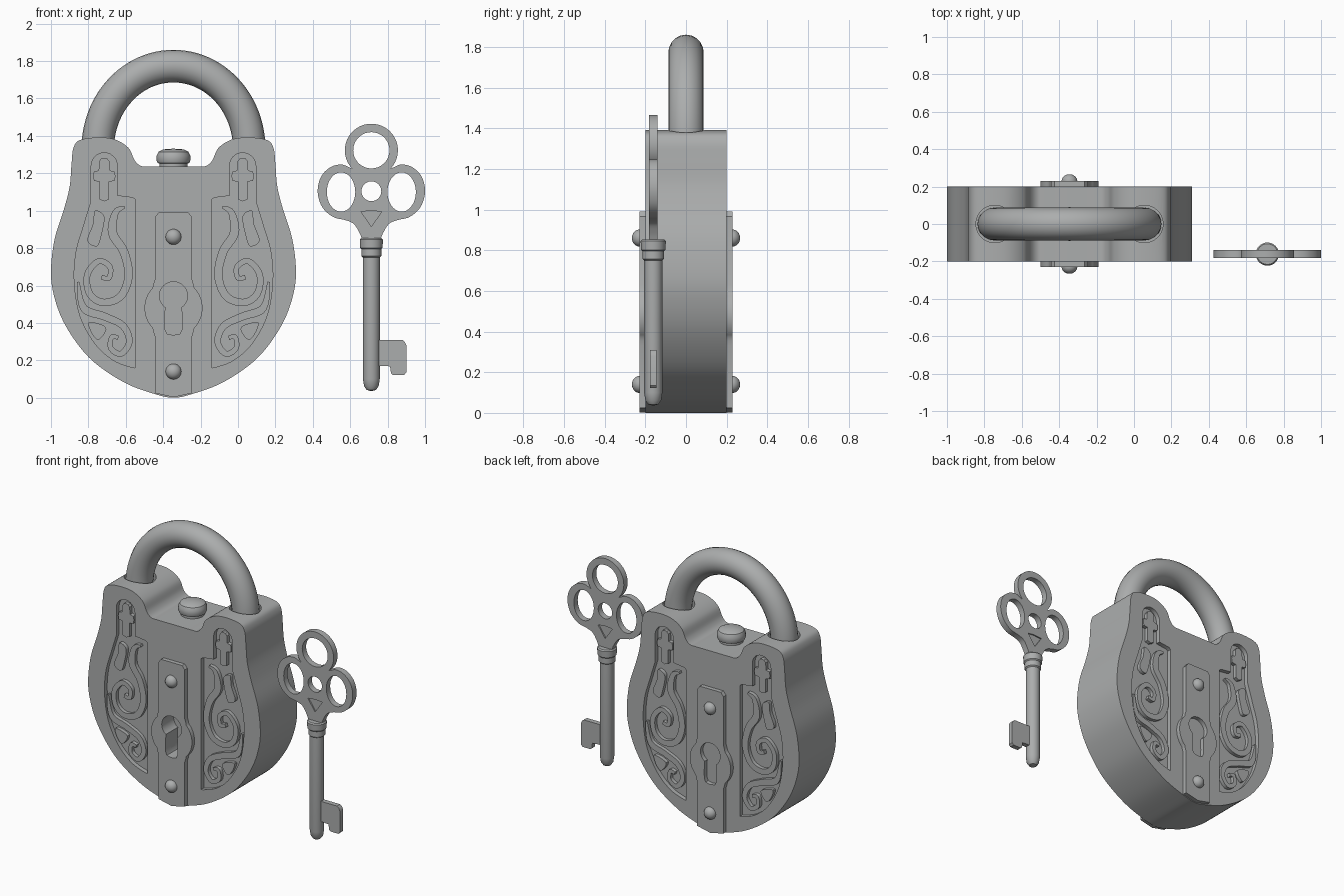
import bpy, bmesh, math
from mathutils import Vector, Matrix

if "Cube" in bpy.data.objects:
    bpy.data.objects.remove(bpy.data.objects["Cube"])

LOCK_X, KEY_X, KEY_Y = -0.345, 0.713, -0.161
metal = bpy.data.materials.new("grey metal")
metal.diffuse_color = (0.41, 0.42, 0.42, 1)
metal.use_nodes = True
metal.node_tree.nodes["Principled BSDF"].inputs["Base Color"].default_value = metal.diffuse_color


def finish(obj):
    obj.data.materials.clear()
    obj.data.materials.append(metal)
    bpy.ops.object.select_all(action='DESELECT')
    obj.select_set(True)
    bpy.context.view_layer.objects.active = obj
    bpy.ops.object.shade_smooth_by_angle(angle=math.radians(35))
    return obj


def new_mesh(name, bm):
    bmesh.ops.remove_doubles(bm, verts=bm.verts, dist=1e-5)
    bmesh.ops.recalc_face_normals(bm, faces=bm.faces)
    mesh = bpy.data.meshes.new(name)
    bm.to_mesh(mesh)
    bm.free()
    obj = bpy.data.objects.new(name, mesh)
    bpy.context.collection.objects.link(obj)
    return finish(obj)


def curve_mesh(curve):
    tmp = bpy.data.objects.new("tmp", curve)
    bpy.context.collection.objects.link(tmp)
    bpy.context.view_layer.update()
    mesh = bpy.data.meshes.new_from_object(tmp.evaluated_get(bpy.context.evaluated_depsgraph_get()))
    bpy.data.objects.remove(tmp)
    bm = bmesh.new()
    bm.from_mesh(mesh)
    return bm


def add_spline(curve, pts, cyclic):
    s = curve.splines.new('POLY')
    s.points.add(len(pts) - 1)
    for p, q in zip(s.points, pts):
        p.co = (q[0], q[1], q[2] if len(q) > 2 else 0, 1)
    s.use_cyclic_u = cyclic


def slab(name, loops, cx, y0, y1):
    """Filled x-z outlines (inner loops become holes), thick from y0 to y1."""
    c = bpy.data.curves.new(name, 'CURVE')
    c.dimensions, c.fill_mode, c.extrude = '2D', 'BOTH', (y1 - y0) / 2
    for lp in loops:
        add_spline(c, lp, True)
    bm = curve_mesh(c)
    for v in bm.verts:
        x, z, d = v.co
        v.co = (x + cx, (y0 + y1) / 2 - d, z)
    return new_mesh(name, bm)


def lathe(name, profile, loc, rot=Matrix(), steps=40):
    bm = bmesh.new()
    vs = [bm.verts.new((r, 0, h)) for r, h in profile]
    es = [bm.edges.new(p) for p in zip(vs, vs[1:])]
    bmesh.ops.spin(bm, geom=vs + es, axis=(0, 0, 1), cent=(0, 0, 0), steps=steps, angle=2 * math.pi)
    bm.transform(Matrix.Translation(loc) @ rot)
    return new_mesh(name, bm)


def smooth(pts, closed=True, n=6):
    """Catmull-Rom curve through points."""
    p = [Vector(q) for q in pts]
    p = [p[-1]] + p + p[:2] if closed else [p[0]] + p + [p[-1]]
    out = []
    for a, b, c, d in zip(p, p[1:], p[2:], p[3:]):
        for i in range(n):
            t = i / n
            out.append(0.5 * (2 * b + (c - a) * t + (2 * a - 5 * b + 4 * c - d) * t * t
                              + (3 * b - a - 3 * c + d) * t ** 3))
    return out if closed else out + [p[-1]]


def flip(pts):
    return [(-p[0], p[1]) for p in pts]


def mirror(half):
    return list(half) + [(-p[0], p[1]) for p in reversed(half) if abs(p[0]) > 1e-4]


def arc(cx, cz, rx, rz, a0, a1, n=16):
    return [(cx + rx * math.cos(math.radians(a0 + (a1 - a0) * i / n)),
             cz + rz * math.sin(math.radians(a0 + (a1 - a0) * i / n))) for i in range(n + 1)]


def ring(cx, cz, rx, rz):
    return arc(cx, cz, rx, rz, 0, 360, 36)[:-1]


def ribbon(pts, w):
    """Tapering band along a centreline."""
    p = smooth(pts, False)
    left, right = [], []
    for i, q in enumerate(p):
        t = (p[min(i + 1, len(p) - 1)] - p[max(i - 1, 0)]).normalized()
        u = i / (len(p) - 1)
        k = w * (1 - 0.55 * u) * min(1, 0.25 + 5 * u)
        n = Vector((-t.y, t.x)) * k
        left.append(q + n)
        right.append(q - n)
    return left + right[::-1]


# Lock outlines, relative to the lock's centre line
body = smooth(mirror([(0, 0), (0.1, 0.02), (0.25, 0.075), (0.4, 0.17), (0.5, 0.27), (0.59, 0.41),
                      (0.64, 0.55), (0.655, 0.68), (0.635, 0.85), (0.585, 1.01), (0.555, 1.13),
                      (0.545, 1.25), (0.535, 1.335), (0.5, 1.378), (0.4, 1.392), (0.31, 1.38),
                      (0.24, 1.335), (0.208, 1.27), (0.175, 1.24), (0.13, 1.237), (0, 1.237)]))
panel = [(0.205, 0.16), (0.205, 1.06), (0.22, 1.07), (0.3, 1.08), (0.3, 1.24)] + \
    arc(0.37, 1.24, 0.07, 0.07, 170, 0, 10) + \
    smooth([(0.44, 1.05), (0.48, 0.92), (0.52, 0.78), (0.53, 0.62), (0.5, 0.44), (0.42, 0.29),
            (0.32, 0.2), (0.22, 0.162)], False)
keyhole = mirror([(0, 0.335), (0.035, 0.342), (0.045, 0.365), (0.047, 0.41)]
                 + arc(0, 0.545, 0.075, 0.075, -55, 90))
plate = mirror([(0, 0.003), (0.1, 0.025), (0.1, 0.33), (0.108, 0.355)]
               + arc(0, 0.48, 0.155, 0.155, -44, 44)
               + [(0.108, 0.605), (0.1, 0.63), (0.1, 0.965), (0.08, 0.99), (0, 0.99)])

# Scroll ornament of one panel
ornament = [
    ribbon([(0.26, 1.02), (0.31, 0.99), (0.325, 0.88), (0.265, 0.78), (0.24, 0.65), (0.285, 0.54),
            (0.38, 0.51), (0.45, 0.56), (0.46, 0.66), (0.4, 0.73), (0.34, 0.7), (0.345, 0.64),
            (0.385, 0.645)], 0.027),
    ribbon([(0.51, 0.62), (0.48, 0.48), (0.37, 0.435), (0.27, 0.385), (0.236, 0.3), (0.28, 0.235),
            (0.335, 0.265), (0.33, 0.325), (0.295, 0.32)], 0.024),
    smooth([(0.37, 0.97), (0.42, 1.0), (0.43, 0.93), (0.46, 0.84), (0.41, 0.81), (0.385, 0.87)]),
    smooth([(0.36, 0.375), (0.45, 0.405), (0.44, 0.35), (0.4, 0.31)]),
    [(0.37 + x, z) for x, z in mirror([(0, 1.05), (0.025, 1.06), (0.025, 1.155), (0.055, 1.16),
     (0.06, 1.185), (0.055, 1.21), (0.03, 1.215), (0.027, 1.265), (0.015, 1.28), (0, 1.283)])],
]

# Lock core with shackle sockets and keyhole
core = slab("lock_body", [body], LOCK_X, -0.17, 0.17)
cutters = [slab("keyhole_cutter", [keyhole], LOCK_X, -0.4, -0.1)]
for s in (-1, 1):
    cutters.append(lathe("socket_cutter", [(0, 0), (0.1, 0), (0.1, 0.3), (0, 0.3)],
                         (LOCK_X + s * 0.4, 0, 1.34)))
for c in cutters:
    c.hide_render = True
    m = core.modifiers.new("cut", 'BOOLEAN')
    m.operation, m.solver, m.object = 'DIFFERENCE', 'EXACT', c
    bpy.context.view_layer.objects.active = core
    bpy.ops.object.modifier_apply(modifier=m.name)
    bpy.data.objects.remove(c)
finish(core)

# Faces with recessed panels, scrolls, lock plates and rivets, front and back
for side, s in (("front", -1), ("back", 1)):
    def span(a, b):
        return sorted((s * a, s * b))
    holes = [panel, flip(panel)] + ([keyhole] if s < 0 else [])
    slab(side + "_face", [body] + holes, LOCK_X, *span(0.17, 0.2))
    slab(side + "_scrolls", ornament + [flip(o) for o in ornament], LOCK_X, *span(0.165, 0.195))
    slab(side + "_plate", [plate, keyhole], LOCK_X, *span(0.2, 0.229))
    for z in (0.14, 0.86):
        dome = [(0.042, -0.01)] + [(0.042 * math.cos(a), 0.038 * math.sin(a))
                                   for a in (i * math.pi / 16 for i in range(9))]
        lathe(side + "_rivet", dome, (LOCK_X, s * 0.228, z),
              Matrix.Rotation(-s * math.pi / 2, 4, 'X'), 24)

# Shackle
c = bpy.data.curves.new("shackle", 'CURVE')
c.dimensions, c.bevel_depth, c.bevel_resolution, c.use_fill_caps = '3D', 0.087, 8, True
add_spline(c, [(LOCK_X + x, 0, z) for x, z in arc(0, 1.33, 0.405, 0.443, 0, 180, 48)], False)
new_mesh("shackle", curve_mesh(c))

# Top button
lathe("top_button", [(0, 1.2), (0.075, 1.2), (0.075, 1.252), (0.085, 1.255), (0.09, 1.268),
                     (0.09, 1.295), (0.08, 1.315), (0.055, 1.328), (0, 1.332)], (LOCK_X, 0, 0))

# Key shaft with collars
lathe("key_shaft", [(0, 0.035), (0.025, 0.042), (0.039, 0.062), (0.045, 0.1), (0.045, 0.75),
                    (0.053, 0.757), (0.053, 0.795), (0.06, 0.802), (0.062, 0.845),
                    (0.055, 0.853), (0, 0.853)], (KEY_X, KEY_Y, 0), steps=32)

# Key bit
slab("key_bit", [[(0.02, 0.172), (0.1, 0.168), (0.105, 0.13), (0.115, 0.122), (0.175, 0.122),
                  (0.187, 0.135), (0.187, 0.28), (0.178, 0.3), (0.165, 0.31), (0.02, 0.31)]],
     KEY_X, KEY_Y - 0.017, KEY_Y + 0.017)

# Key bow with pierced rings and a sunken triangle
lobe = smooth([(0.048, 0.845), (0.065, 0.885), (0.095, 0.93), (0.14, 0.95), (0.205, 0.967),
               (0.263, 1.02), (0.287, 1.1), (0.27, 1.18), (0.22, 1.232), (0.16, 1.247),
               (0.115, 1.23)], False)
bow = mirror([(p[0], p[1]) for p in lobe] + arc(0, 1.323, 0.142, 0.142, -43, 90))
triangle = [(-0.055, 0.995), (0, 1.0), (0.055, 0.995), (0, 0.915)]
side_hole = ring(0.162, 1.1, 0.076, 0.105)
slab("key_bow", [bow, ring(0, 1.323, 0.097, 0.097), ring(0, 1.104, 0.053, 0.053),
                 side_hole, flip(side_hole), triangle], KEY_X, KEY_Y - 0.021, KEY_Y + 0.021)
slab("key_triangle", [triangle], KEY_X, KEY_Y - 0.012, KEY_Y + 0.012)
